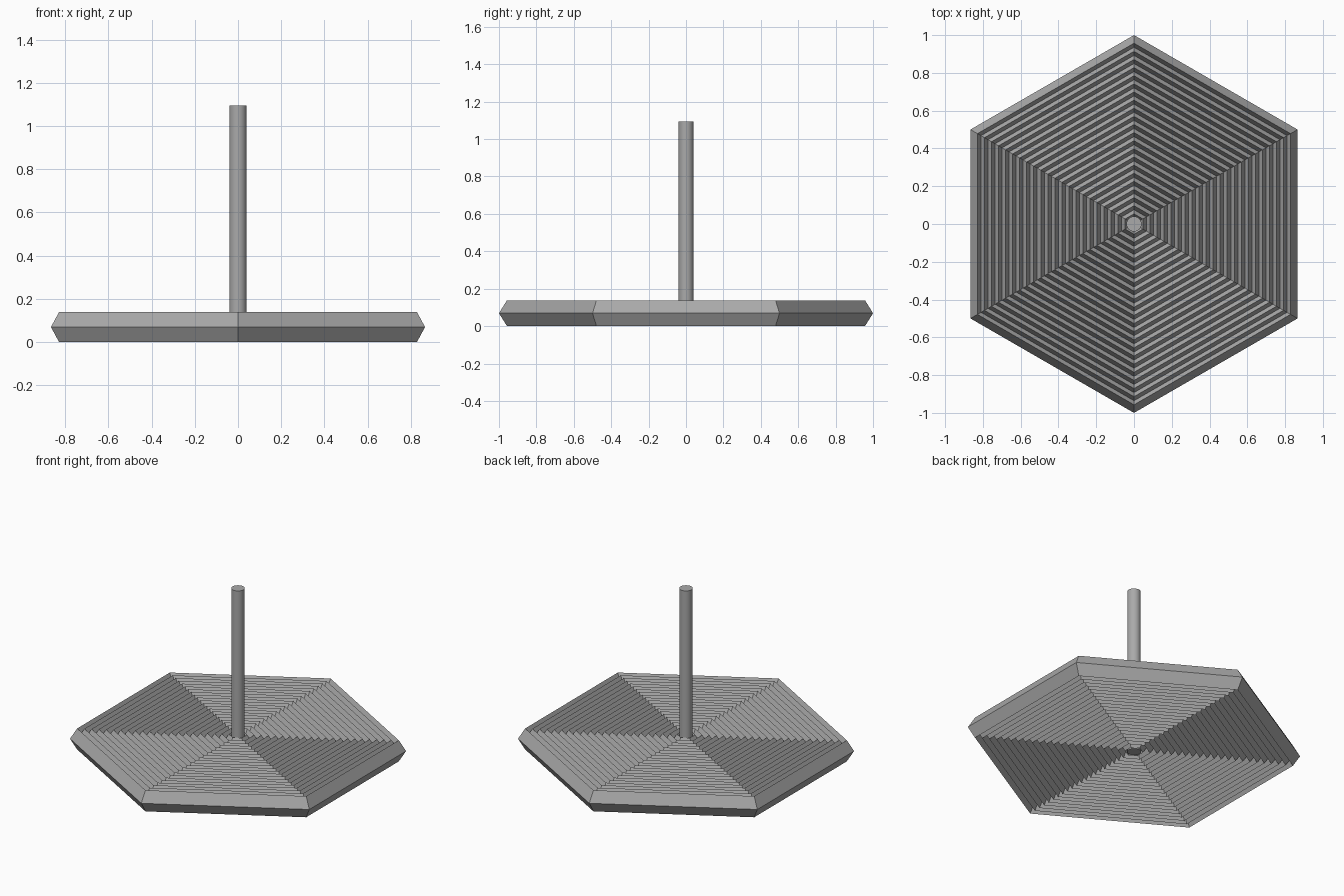
import bpy
import math

cube = bpy.data.objects.get("Cube")
if cube:
    bpy.data.objects.remove(cube, do_unlink=True)

grey = bpy.data.materials.new("plain_grey")
grey.use_nodes = True
colour = (0.4, 0.4, 0.4, 1)
grey.diffuse_color = colour
grey.node_tree.nodes["Principled BSDF"].inputs["Base Color"].default_value = colour

HALF_WIDTH = 0.043   # diamond section, measured at a corner
HALF_HEIGHT = 0.069
SPACING = 0.043
RINGS = 22

# Nested six-sided rings with a diamond section, sharing one flat level
for i in range(RINGS):
    bpy.ops.mesh.primitive_torus_add(
        major_segments=6, minor_segments=4,
        major_radius=1 - HALF_WIDTH - i * SPACING, minor_radius=HALF_WIDTH,
        location=(0, 0, HALF_HEIGHT), rotation=(0, 0, math.pi / 2))
    ring = bpy.context.object
    ring.name = f"hexagon_ring_{i + 1}"
    ring.scale.z = HALF_HEIGHT / HALF_WIDTH
    ring.data.materials.append(grey)

# Central round post
POST_TOP = 1.095
bpy.ops.mesh.primitive_cylinder_add(
    vertices=32, radius=0.04, depth=POST_TOP, location=(0, 0, POST_TOP / 2))
post = bpy.context.object
post.name = "centre_post"
post.data.materials.append(grey)
bpy.ops.object.shade_smooth_by_angle(angle=math.radians(30))
